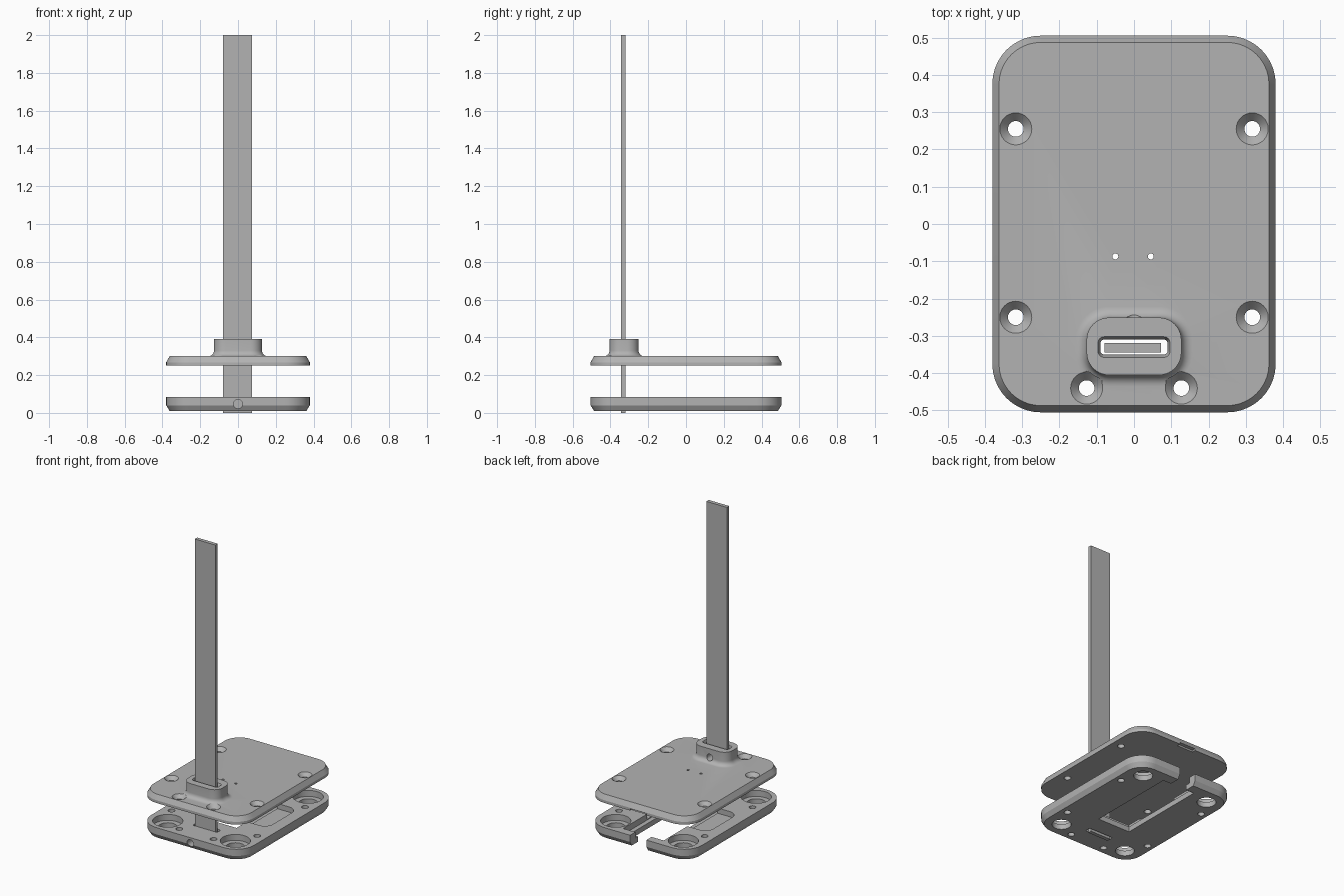
import bpy
import bmesh
from math import pi, cos, sin, radians
from mathutils import Matrix

default_cube = bpy.data.objects.get("Cube")
if default_cube:
    bpy.data.objects.remove(default_cube, do_unlink=True)

grey = bpy.data.materials.new("plain_grey")
grey.use_nodes = True
GREY = (0.45, 0.45, 0.45, 1)
grey.diffuse_color = GREY
grey.node_tree.nodes["Principled BSDF"].inputs["Base Color"].default_value = GREY


def add_object(name, bm):
    bmesh.ops.recalc_face_normals(bm, faces=bm.faces)
    mesh = bpy.data.meshes.new(name)
    bm.to_mesh(mesh)
    bm.free()
    mesh.materials.append(grey)
    obj = bpy.data.objects.new(name, mesh)
    bpy.context.collection.objects.link(obj)
    return obj


def loft(name, rings, cx=0, cy=0, steps=10):
    """Stack of rounded rectangles, each (z, half width, half depth, radius)."""
    bm = bmesh.new()
    loops = []
    for z, hx, hy, r in rings:
        loop = []
        for quarter, (sx, sy) in enumerate([(1, 1), (-1, 1), (-1, -1), (1, -1)]):
            for i in range(steps + 1):
                a = (quarter + i / steps) * pi / 2
                loop.append(bm.verts.new((cx + sx * (hx - r) + r * cos(a),
                                          cy + sy * (hy - r) + r * sin(a), z)))
        loops.append(loop)
    n = len(loops[0])
    for low, high in zip(loops, loops[1:]):
        for i in range(n):
            j = (i + 1) % n
            bm.faces.new((low[i], low[j], high[j], high[i]))
    bm.faces.new(loops[0][::-1])
    bm.faces.new(loops[-1])
    return add_object(name, bm)


def cone(name, x, y, z0, z1, r0, r1):
    bm = bmesh.new()
    bmesh.ops.create_cone(bm, cap_ends=True, segments=32, radius1=r0, radius2=r1,
                          depth=z1 - z0, matrix=Matrix.Translation((x, y, (z0 + z1) / 2)))
    return add_object(name, bm)


def bore_y(name, y, z, radius, length):
    bm = bmesh.new()
    turn = Matrix.Translation((0, y, z)) @ Matrix.Rotation(radians(90), 4, "X")
    bmesh.ops.create_cone(bm, cap_ends=True, segments=32, radius1=radius,
                          radius2=radius, depth=length, matrix=turn)
    return add_object(name, bm)


def box(name, x0, x1, y0, y1, z0, z1):
    bm = bmesh.new()
    size = Matrix.Diagonal((x1 - x0, y1 - y0, z1 - z0, 1))
    middle = Matrix.Translation(((x0 + x1) / 2, (y0 + y1) / 2, (z0 + z1) / 2))
    bmesh.ops.create_cube(bm, size=1, matrix=middle @ size)
    return add_object(name, bm)


def combine(obj, tools, operation):
    """Apply one boolean per tool, then remove the tools."""
    for tool in tools:
        tool.hide_render = True
        mod = obj.modifiers.new("boolean", "BOOLEAN")
        mod.operation = operation
        mod.solver = "EXACT"
        mod.object = tool
    bpy.context.view_layer.update()
    graph = bpy.context.evaluated_depsgraph_get()
    mesh = bpy.data.meshes.new_from_object(obj.evaluated_get(graph))
    obj.modifiers.clear()
    obj.data = mesh
    for tool in tools:
        bpy.data.objects.remove(tool, do_unlink=True)


def smooth(obj):
    bpy.ops.object.select_all(action="DESELECT")
    obj.select_set(True)
    bpy.context.view_layer.objects.active = obj
    bpy.ops.object.shade_smooth_by_angle(angle=radians(28))


HX, HY, R = 0.38, 0.505, 0.13
EDGE = 0.018
POST_Y = -0.33
screws = [(s * x, y) for s in (1, -1) for x, y in [(0.317, 0.255), (0.317, -0.25), (0.127, -0.44)]]
feet = [(sx * 0.25, sy * 0.385) for sx in (1, -1) for sy in (1, -1)]

# Top plate with chamfered upper edge and filleted collar
top_plate = loft("top_plate", [(0.25, HX, HY, R), (0.268, HX, HY, R),
                               (0.3, HX - EDGE, HY - EDGE, R - EDGE)])
fillet = 0.03
collar_rings = [(0.28, 0.127 + fillet, 0.077 + fillet, 0.06 + fillet)]
for i in range(7):
    a = i / 6 * pi / 2
    out = fillet * (1 - sin(a))
    collar_rings.append((0.3 + fillet * (1 - cos(a)), 0.127 + out, 0.077 + out, 0.06 + out))
collar_rings.append((0.39, 0.127, 0.077, 0.06))
combine(top_plate, [loft("collar", collar_rings, cy=-0.328)], "UNION")

# Countersinks, pin holes, post slot and clamp bore
cuts = []
for x, y in screws:
    cuts.append(cone("screw_hole", x, y, 0.2, 0.36, 0.021, 0.021))
    cuts.append(cone("countersink", x, y, 0.276, 0.305, 0.021, 0.0475))
for x in (-0.05, 0.045):
    cuts.append(cone("pin_hole", x, -0.087, 0.2, 0.36, 0.008, 0.008))
cuts.append(loft("post_slot", [(0.2, 0.09, 0.02, 0.01), (0.372, 0.09, 0.02, 0.01),
                               (0.4, 0.1, 0.032, 0.02)], cy=POST_Y))
cuts.append(bore_y("clamp_bore", -0.23, 0.333, 0.022, 0.16))
cuts.append(box("rear_notch", -0.06, 0.06, 0.48, 0.6, 0.2, 0.262))
combine(top_plate, cuts, "DIFFERENCE")
smooth(top_plate)

# Base tray with chamfered lower edge
base_tray = loft("base_tray", [(0.01, HX - EDGE, HY - EDGE, R - EDGE),
                               (0.04, HX, HY, R), (0.085, HX, HY, R)])
cuts = [
    loft("side_pocket", [(0.05, 0.3, 0.16, 0.06), (0.12, 0.3, 0.16, 0.06)], cy=0.04),
    box("ledge_pocket", -0.15, 0.15, -0.23, 0.45, 0.045, 0.12),
    box("centre_opening", -0.12, 0.12, -0.19, 0.42, -0.05, 0.12),
    box("cable_gap", -0.06, 0.06, 0.4, 0.6, -0.05, 0.12),
    loft("base_slot", [(-0.05, 0.09, 0.02, 0.01), (0.12, 0.09, 0.02, 0.01)], cy=POST_Y),
    bore_y("front_bore", -0.45, 0.047, 0.024, 0.2),
]
for x, y in screws:
    cuts.append(cone("screw_hole", x, y, -0.05, 0.12, 0.021, 0.021))
for x, y in feet:
    cuts.append(cone("foot_counterbore", x, y, 0.045, 0.12, 0.092, 0.092))
    cuts.append(cone("foot_hole", x, y, -0.05, 0.12, 0.058, 0.058))
combine(base_tray, cuts, "DIFFERENCE")
smooth(base_tray)

# Flat upright post running through both plates
post = box("post", -0.079, 0.073, -0.344, -0.319, 0, 2)
